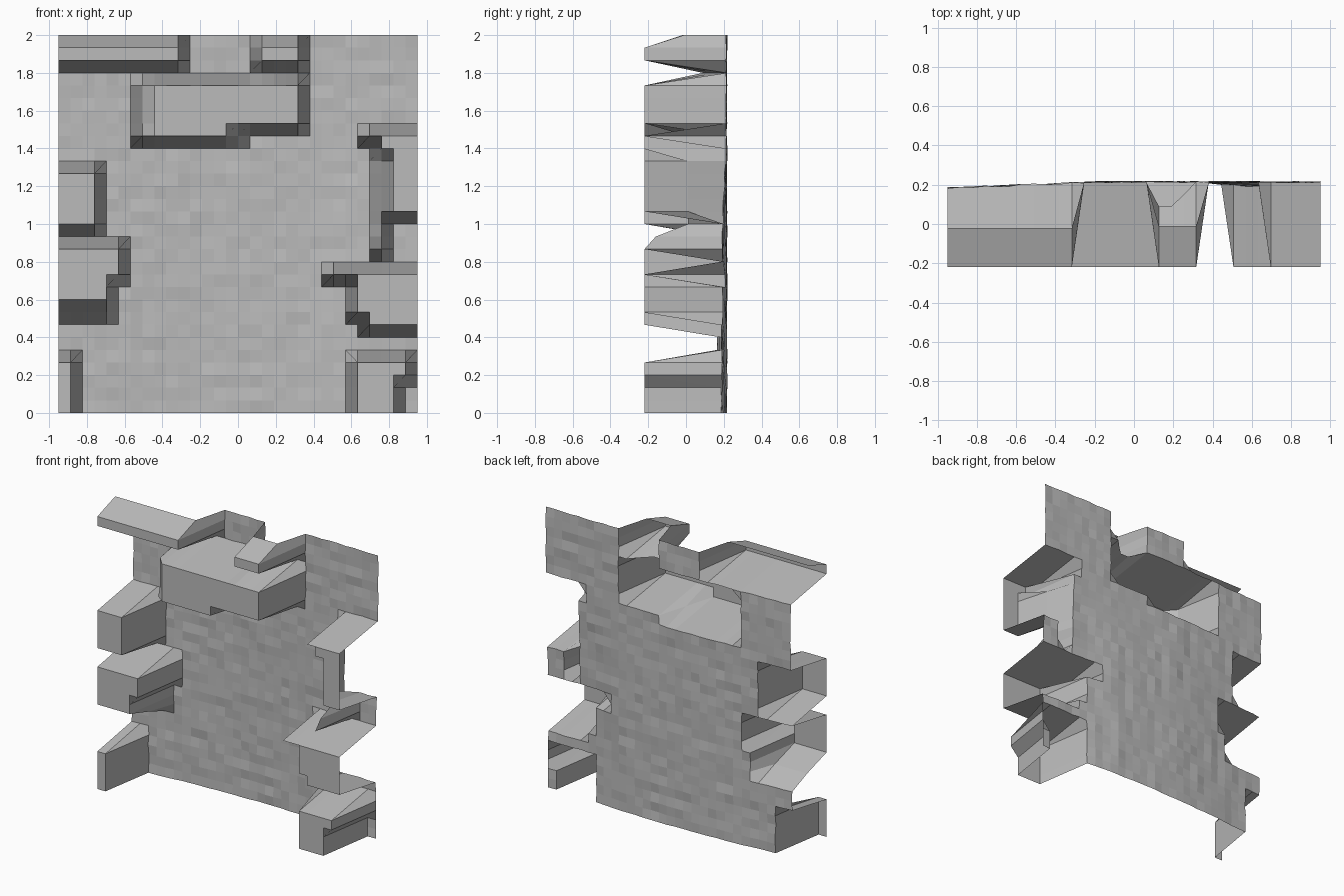
import bpy, bmesh, random

if "Cube" in bpy.data.objects:
    bpy.data.objects.remove(bpy.data.objects["Cube"])

random.seed(4)
N = 30                      # cells per side of the sheet
W, H = 1.9, 2.0
FRONT = -0.22

# Raised stones as grid rectangles: first/last column, first/last row, depth
STONES = [
    # top left ledge and its sloping top
    (0, 10, 28, 29, FRONT), (0, 10, 30, 30, -0.02),
    # small top stone, with the shallow gap beneath it
    (17, 20, 28, 29, FRONT), (17, 20, 30, 30, -0.01),
    (17, 18, 27, 27, 0.09), (19, 19, 27, 27, 0.15),
    # wide upper stone
    (8, 20, 23, 26, FRONT), (8, 14, 22, 22, FRONT),
    (7, 7, 23, 26, -0.15), (7, 7, 22, 22, -0.17), (15, 15, 22, 22, 0.0),
    # left edge stones, top to bottom
    (0, 3, 15, 19, FRONT),
    (0, 4, 9, 13, FRONT), (5, 5, 11, 13, FRONT), (0, 4, 8, 8, 0.0),
    (0, 1, 0, 4, FRONT),
    # right edge upper stone, with a thin ridge running down
    (26, 30, 22, 22, FRONT), (27, 30, 21, 21, FRONT),
    (28, 30, 16, 20, FRONT), (27, 27, 15, 20, 0.01),
    (27, 27, 14, 14, -0.16), (27, 27, 13, 13, FRONT),
    # right edge middle stone
    (23, 30, 11, 11, FRONT), (25, 30, 8, 10, FRONT), (26, 30, 7, 7, FRONT),
    # right edge lower stone
    (25, 28, 0, 4, FRONT), (29, 29, 3, 4, FRONT),
]


def wall_depth(x, z):
    """Slightly uneven recessed wall, bowed forward at both sides low down."""
    low = max(0.0, min(1.0, (1.5 - z) / 0.7))
    left = max(0.0, (-0.2 - x) / 0.75) * (0.03 + 0.02 * low)
    right = max(0.0, min(1.0, (x - 0.35) / 0.25)) * 0.025 * low
    return min(0.22, 0.214 - left - right + random.uniform(-0.005, 0.005))


def build_sheet(name):
    bm = bmesh.new()
    depth = {}
    for j in range(N + 1):
        for i in range(N + 1):
            depth[i, j] = wall_depth(-W / 2 + W * i / N, H * j / N)
    for i0, i1, j0, j1, y in STONES:
        for i in range(i0, i1 + 1):
            for j in range(j0, j1 + 1):
                depth[i, j] = y
    v = {(i, j): bm.verts.new((-W / 2 + W * i / N, y, H * j / N))
         for (i, j), y in depth.items()}
    for j in range(N):
        for i in range(N):
            bm.faces.new((v[i, j], v[i + 1, j], v[i + 1, j + 1], v[i, j + 1]))
    mesh = bpy.data.meshes.new(name)
    bm.to_mesh(mesh)
    bm.free()
    obj = bpy.data.objects.new(name, mesh)
    bpy.context.collection.objects.link(obj)
    return obj


wall = build_sheet("broken_stone_wall")

# dark grey stone
stone = bpy.data.materials.new("grey_stone")
stone.diffuse_color = (0.5, 0.5, 0.5, 1)
stone.use_nodes = True
stone.node_tree.nodes["Principled BSDF"].inputs["Base Color"].default_value = stone.diffuse_color
wall.data.materials.append(stone)
